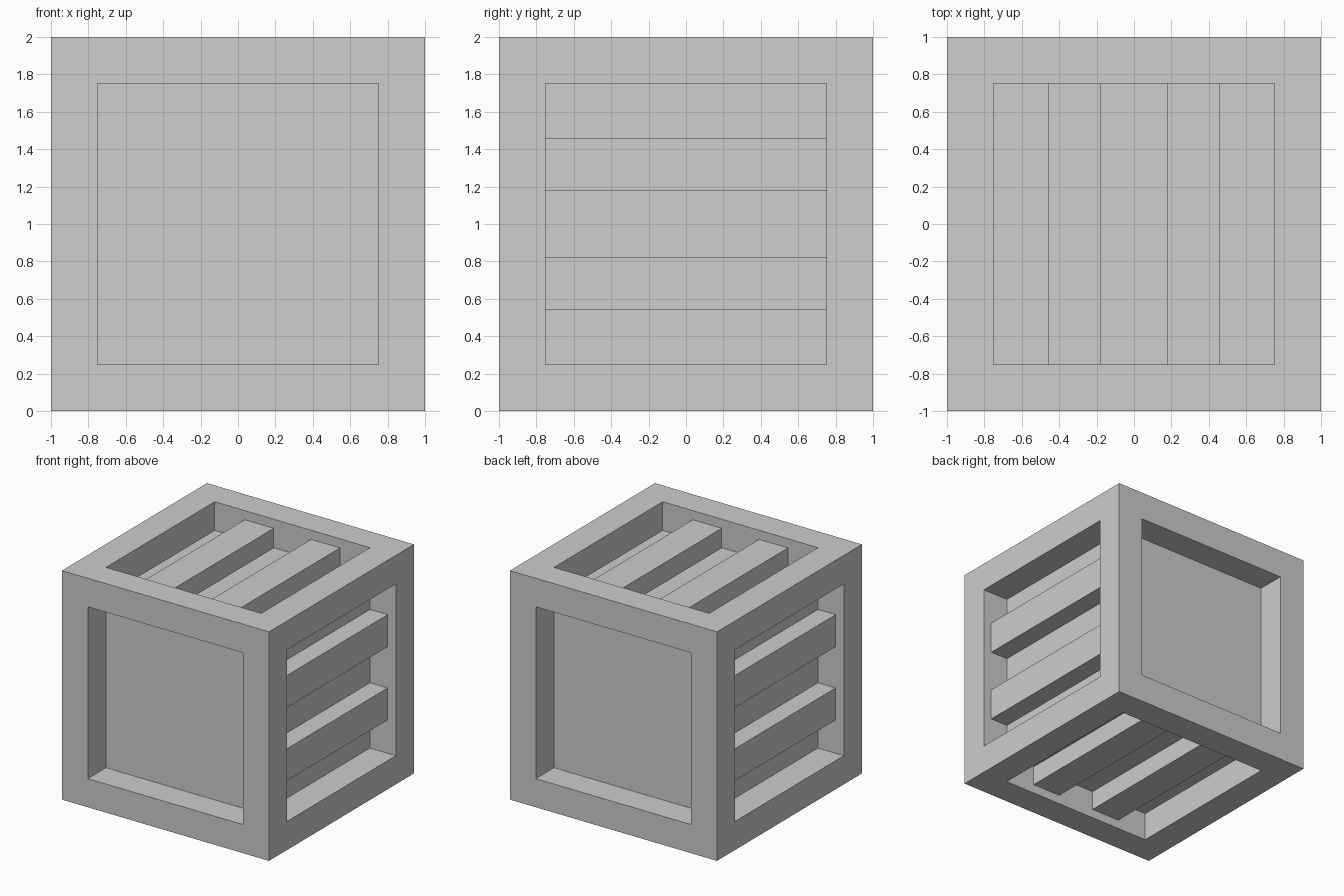
import bpy
import bmesh
from mathutils import Matrix, Vector

default_cube = bpy.data.objects.get("Cube")
if default_cube:
    bpy.data.objects.remove(default_cube, do_unlink=True)

HALF = 1.0        # half the crate size
INNER = 0.75      # half the opening, and the panel distance from the centre
SLAT_FACE = 0.92  # outer face of the slats
SLAT_POS = 0.32   # slat offset from the middle
SLAT_WIDTH = 0.28

grey = bpy.data.materials.new("plain grey")
grey.use_nodes = True
colour = (0.61, 0.61, 0.61, 1.0)
grey.diffuse_color = colour
grey.node_tree.nodes["Principled BSDF"].inputs["Base Color"].default_value = colour


def finish(bm, name):
    mesh = bpy.data.meshes.new(name)
    bm.to_mesh(mesh)
    bm.free()
    mesh.materials.append(grey)
    obj = bpy.data.objects.new(name, mesh)
    bpy.context.collection.objects.link(obj)
    obj.location.z = HALF
    return obj


# Crate body: a cube with every face inset and pushed in to form frame and panels
bm = bmesh.new()
bmesh.ops.create_cube(bm, size=2 * HALF)
for face in list(bm.faces):
    normal = face.normal.copy()
    bmesh.ops.inset_region(bm, faces=[face], thickness=HALF - INNER, use_even_offset=True)
    # walls of the recess
    panel = bmesh.ops.extrude_discrete_faces(bm, faces=[face])["faces"][0]
    bmesh.ops.translate(bm, verts=panel.verts, vec=normal * (INNER - HALF))
finish(bm, "crate_body")


# Slats: two bars running front to back in each side, top and bottom recess
def add_slat(name, angle, offset):
    bm = bmesh.new()
    depth = SLAT_FACE - INNER
    size = Vector((depth, 2 * INNER, SLAT_WIDTH))
    centre = Vector((INNER + depth / 2, 0, offset))
    bmesh.ops.create_cube(bm, size=1)
    bmesh.ops.scale(bm, vec=size, verts=bm.verts)
    bmesh.ops.translate(bm, vec=centre, verts=bm.verts)
    turn = Matrix.Rotation(angle, 3, "Y")
    bmesh.ops.rotate(bm, cent=(0, 0, 0), matrix=turn, verts=bm.verts)
    finish(bm, name)


QUARTER = 1.5707963
for i, side in enumerate(("left", "bottom", "right", "top")):
    for label, sign in (("a", -1), ("b", 1)):
        add_slat(f"{side}_slat_{label}", i * QUARTER, sign * SLAT_POS)
